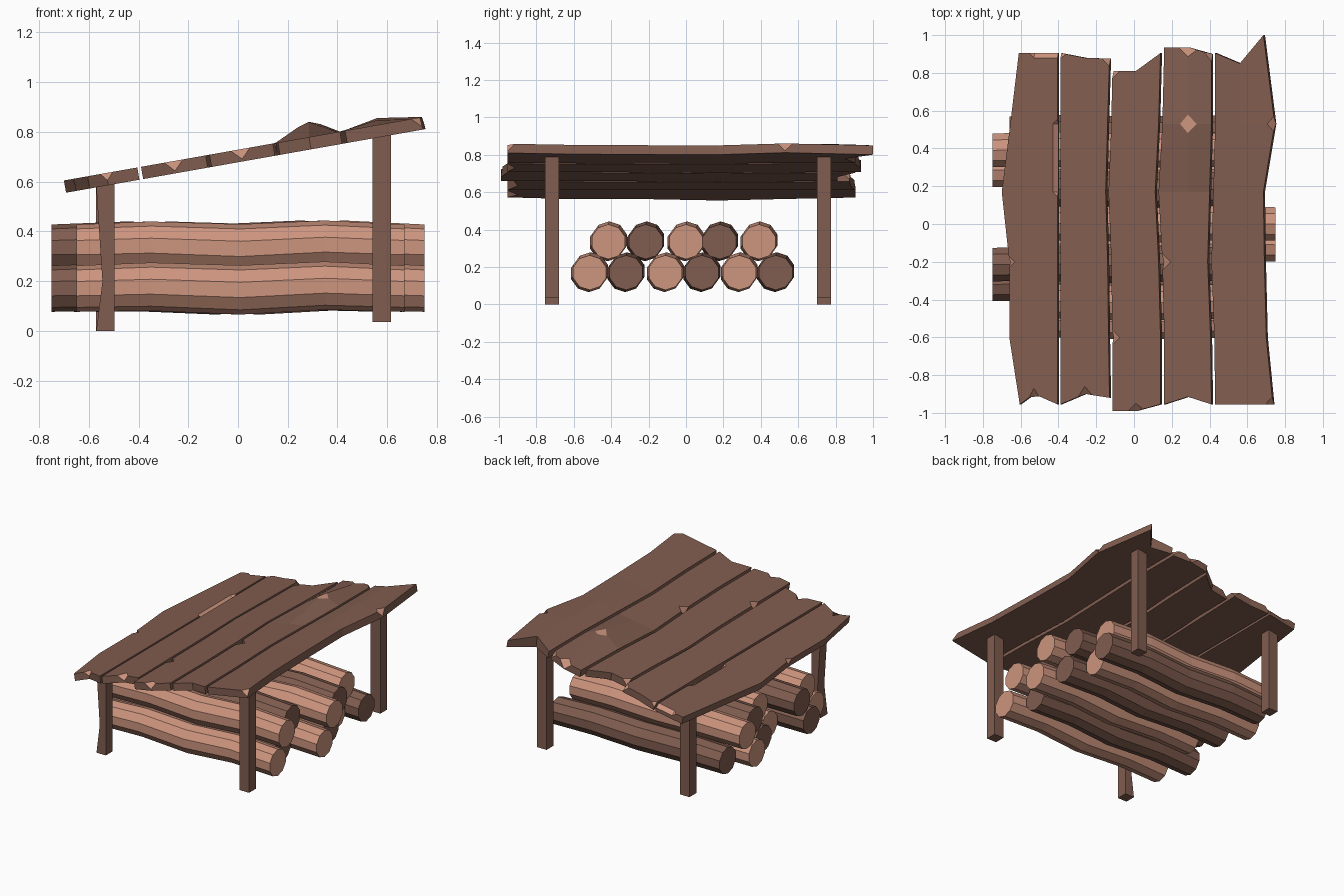
import bpy, bmesh, math

if "Cube" in bpy.data.objects:
    bpy.data.objects.remove(bpy.data.objects["Cube"])


def material(name, rgb):
    m = bpy.data.materials.new(name)
    m.diffuse_color = (*rgb, 1)
    m.use_nodes = True
    m.node_tree.nodes["Principled BSDF"].inputs["Base Color"].default_value = m.diffuse_color
    return m


DARK = material("dark_wood", (0.22, 0.11, 0.08))
LIGHT = material("cut_wood", (0.61, 0.30, 0.21))
SLOPE = math.atan(0.177)
THICK = 0.05


def roof_z(x):
    return 0.605 + 0.177 * (x + 0.70)


def finish(bm, name, mats):
    bmesh.ops.recalc_face_normals(bm, faces=bm.faces)
    me = bpy.data.meshes.new(name)
    bm.to_mesh(me)
    bm.free()
    for m in mats:
        me.materials.append(m)
    ob = bpy.data.objects.new(name, me)
    bpy.context.collection.objects.link(ob)
    return ob


def bridge(bm, a, b):
    n = len(a)
    for i in range(n):
        bm.faces.new((a[i], a[(i + 1) % n], b[(i + 1) % n], b[i]))


def plank(name, left, mid, right, front, back, bumps={}, chips={}, shaves=()):
    """Board along y: 6 rows x 3 columns, thickened square to the roof slope."""
    bm = bmesh.new()
    dx, dz = math.sin(SLOPE) * THICK, -math.cos(SLOPE) * THICK
    top, low = [], []
    for r in range(6):
        ys = (front, [-0.6] * 3, [-0.2] * 3, [0.17] * 3, [0.53] * 3, back)[r]
        xs = (left[r], mid, right[r])
        top.append([bm.verts.new((x, y, roof_z(x) + bumps.get((r, c), 0)))
                    for c, (x, y) in enumerate(zip(xs, ys))])
        low.append([bm.verts.new((x + dx, y, roof_z(x) + dz)) for x, y in zip(xs, ys)])
    for g in (top, low):
        for r in range(5):
            for c in range(2):
                bm.faces.new((g[r][c], g[r][c + 1], g[r + 1][c + 1], g[r + 1][c]))
    rim = [(0, 0), (0, 1)] + [(r, 2) for r in range(6)] + [(5, 1)] + [(r, 0) for r in range(5, 0, -1)]
    bridge(bm, [top[r][c] for r, c in rim], [low[r][c] for r, c in rim])
    bmesh.ops.recalc_face_normals(bm, faces=bm.faces)

    def cut(geom, size, kind):
        res = bmesh.ops.bevel(bm, geom=geom, offset=size, offset_type='OFFSET', segments=1,
                              profile=0.5, affect=kind, clamp_overlap=True)
        for f in res['faces']:
            f.material_index = 1

    # broken corners and shaved edges
    for (r, c), size in chips.items():
        cut([top[r][c]], size, 'VERTICES')
    for (a, b) in shaves:
        e = bm.edges.get((top[a[0]][a[1]], top[b[0]][b[1]]))
        if e:
            cut([e], 0.025, 'EDGES')
    finish(bm, name, (DARK, LIGHT))


# roof boards, low side to high side
plank("roof_board_1", [-.605, -.66, -.66, -.70, -.655, -.61], -.53, [-.405] * 6,
      (-.955, -.90, -.955), (.905,) * 3, chips={(2, 0): .03, (0, 1): .03},
      shaves=[((3, 2), (4, 2)), ((5, 1), (5, 2))])
plank("roof_board_2", [-.39] * 6, -.26, [-.13, -.135, -.14, -.15, -.14, -.13],
      (-.955, -.90, -.92), (.905, .88, .875),
      chips={(0, 1): .04, (5, 0): .03, (5, 2): .04})
plank("roof_board_3", [-.115, -.115, -.12, -.135, -.12, -.115], .01,
      [.14, .14, .13, .112, .13, .14], (-.99, -.99, -.955), (.81, .81, .905),
      chips={(0, 1): .04, (1, 0): .04, (5, 0): .04})
plank("roof_board_4", [.16, .16, .15, .13, .15, .16], .285,
      [.41, .405, .39, .40, .41, .41], (-.955, -.915, -.955), (.935, .935, .90),
      bumps={(4, 1): .07}, chips={(4, 1): .05, (2, 0): .045, (5, 1): .05, (5, 2): .04})
plank("roof_board_5", [.43, .425, .41, .42, .43, .43], .56,
      [.735, .70, .69, .685, .745, .685], (-.955,) * 3, (.905, .85, 1.0),
      bumps={(3, 1): .02, (4, 1): .028, (5, 1): .028}, chips={(4, 2): .04, (0, 2): .04})


# posts with tops cut to the roof slope
def post(name, x0, x1, y0, z0, notch=0.0):
    bm = bmesh.new()
    rings = []
    for k in range(3):
        ring = []
        for x, y in ((x0, y0), (x1, y0), (x1, y0 + .075), (x0, y0 + .075)):
            z = (z0, 0.2, roof_z(x) - 0.048)[k]
            shift = notch if k == 1 and x == x0 else 0
            ring.append(bm.verts.new((x + shift, y, z)))
        rings.append(ring)
    bridge(bm, rings[0], rings[1])
    bridge(bm, rings[1], rings[2])
    bm.faces.new(rings[0])
    bm.faces.new(rings[2])
    finish(bm, name, (DARK,))


for side, y0 in (("front", -0.755), ("back", 0.70)):
    post("low_post_" + side, -.57, -.497, y0, 0, .025 if side == "front" else 0)
    post("high_post_" + side, .54, .615, y0, .035)


# ten-sided, slightly wavy logs
def log(name, y, z, shift, mat):
    bm = bmesh.new()
    prev = None
    for x, wy, wz, rad in ((-.66, 0, 0, .093), (-.36, .006, .008, .097), (0, -.005, -.005, .099),
                           (.34, .005, .012, .097), (.66, 0, 0, .093)):
        ring = [bm.verts.new((x + shift, y + wy + rad * math.cos(a), z + wz + rad * math.sin(a)))
                for a in (math.radians(18 + 36 * i) for i in range(10))]
        if prev:
            bridge(bm, prev, ring)
        else:
            bm.faces.new(ring)
        prev = ring
    bm.faces.new(prev)
    finish(bm, name, (mat,))


LOWER = ((-.515, .01), (-.32, -.09), (-.11, .09), (.085, 0), (.285, -.09), (.48, 0))
UPPER = ((-.415, .01), (-.215, -.09), (0, .09), (.18, 0), (.39, -.09))
for row, z, logs in (("lower", .17, LOWER), ("upper", .335, UPPER)):
    for i, (y, s) in enumerate(logs):
        log(f"{row}_log_{i + 1}", y, z, s, DARK if i % 2 else LIGHT)
